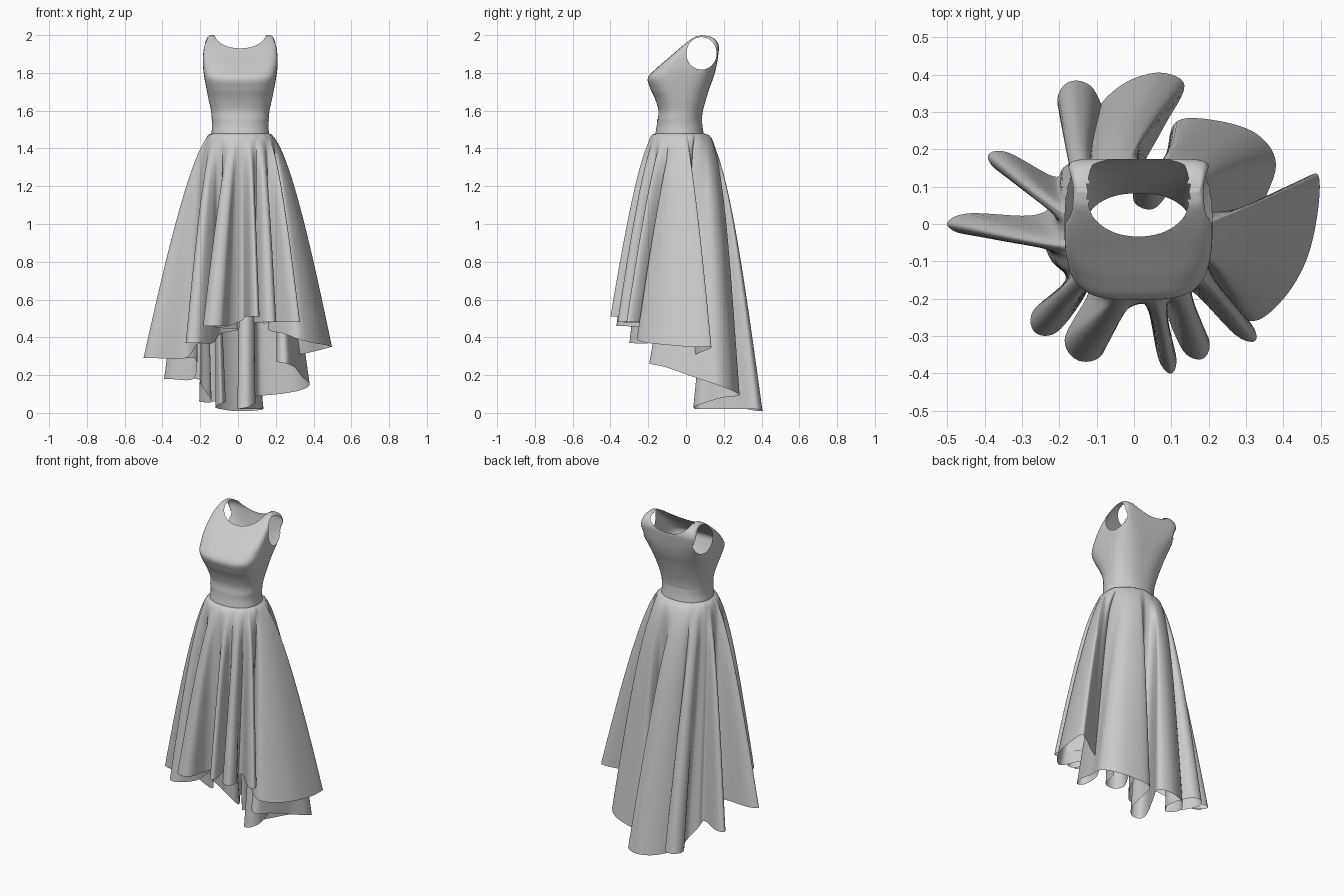
import bpy, bmesh, math
from mathutils import Vector

old = bpy.data.objects.get("Cube")
if old:
    bpy.data.objects.remove(old)

CX = 0.012  # the torso sits slightly off the centre line

fabric = bpy.data.materials.new("grey fabric")
fabric.use_nodes = True
fabric.diffuse_color = (0.6, 0.6, 0.6, 1)
fabric.node_tree.nodes["Principled BSDF"].inputs["Base Color"].default_value = (0.6, 0.6, 0.6, 1)


def spline(points, steps, closed=False):
    """Smooth curve through points of any dimension."""
    n, out = len(points), []
    pick = (lambda i: points[i % n]) if closed else (lambda i: points[max(0, min(n - 1, i))])
    for i in range(n if closed else n - 1):
        a, b, c, d = (Vector(pick(i + k)) for k in (-1, 0, 1, 2))
        for s in range(steps):
            t = s / steps
            out.append(b + (c - a) * t / 2 + (a * 2 - b * 5 + c * 4 - d) * t * t / 2
                       + (b * 3 - a - c * 3 + d) * t ** 3 / 2)
    if not closed:
        out.append(Vector(points[-1]))
    return out


def ring_point(angle, half, front, back, power):
    """Point on a rounded-box outline seen from above."""
    c, s = math.cos(angle), math.sin(angle)
    r = (abs(c) ** power + abs(s) ** power) ** (-1 / power)
    return CX + c * r * half, s * r * (back - front) / 2 + (front + back) / 2


def loft(name, rings, trim=None):
    """Join closed rings of equal length into a smooth open surface."""
    bm = bmesh.new()
    rows = [[bm.verts.new(p) for p in r] for r in rings]
    n = len(rows[0])
    for low, high in zip(rows, rows[1:]):
        for i in range(n):
            j = (i + 1) % n
            bm.faces.new((low[i], low[j], high[j], high[i]))
    if trim:
        trim(bm)
    bmesh.ops.remove_doubles(bm, verts=bm.verts, dist=0.0003)
    bmesh.ops.recalc_face_normals(bm, faces=bm.faces)
    for f in bm.faces:
        f.smooth = True
    mesh = bpy.data.meshes.new(name)
    bm.to_mesh(mesh)
    bm.free()
    mesh.materials.append(fabric)
    ob = bpy.data.objects.new(name, mesh)
    bpy.context.collection.objects.link(ob)


def body_rings(stations, steps, count=160):
    return [[(*ring_point(math.tau * i / count, h, f, b, p), z) for i in range(count)]
            for z, h, f, b, p in spline(stations, steps)]


# Bodice: height, half width, front, back, squareness
bodice = [
    (1.55, 0.150, -0.150, 0.082, 2.3),
    (1.60, 0.155, -0.146, 0.090, 2.4),
    (1.66, 0.168, -0.163, 0.106, 2.6),
    (1.72, 0.180, -0.190, 0.125, 3),
    (1.775, 0.190, -0.201, 0.145, 3.5),
    (1.83, 0.197, -0.150, 0.160, 4.5),
    (1.89, 0.197, -0.080, 0.170, 7),
    (1.94, 0.191, -0.022, 0.174, 9),
    (1.975, 0.180, 0.022, 0.158, 9),
    (1.992, 0.171, 0.050, 0.127, 9),
    (2.0, 0.162, 0.085, 0.085, 9)]


def wall_y(z, is_front):
    """Depth of the bodice's front or back wall at a height."""
    for a, b in zip(bodice, bodice[1:]):
        if z <= b[0]:
            t = (z - a[0]) / (b[0] - a[0])
            k = 2 if is_front else 3
            return a[k] + (b[k] - a[k]) * t
    return 0.085


# Openings: each maps a point to its offset measured in radii
def neck(p):
    return (p.x - CX) / 0.136, (p.z - 2.008) / 0.078


def armhole(p):
    if abs(p.x - CX) < 0.1:
        return 9, 9
    return (p.y - 0.082) / 0.080, (p.z - 1.903) / 0.086


def cut_openings(bm):
    for hole in (neck, armhole):
        inside = [f for f in bm.faces if math.hypot(*hole(f.calc_center_median())) < 1]
        edge = {v for f in inside for v in f.verts}
        bmesh.ops.delete(bm, geom=inside, context="FACES")
        # Pull the stepped border onto the smooth outline
        for v in edge:
            if not v.is_valid or v.co.z > 1.995:
                continue
            a, b = hole(v.co)
            r = math.hypot(a, b)
            if not 0.7 < r < 1.4:
                continue
            if hole is neck:
                v.co.x, v.co.z = CX + a / r * 0.136, min(2.0, 2.008 + b / r * 0.078)
                v.co.y = wall_y(v.co.z, v.co.y < 0.085)
            else:
                v.co.y, v.co.z = 0.082 + a / r * 0.080, 1.903 + b / r * 0.086


loft("bodice", body_rings(bodice, 7), cut_openings)

# Waistband
loft("waistband", body_rings([
    (1.475, 0.153, -0.163, 0.094, 2.2),
    (1.52, 0.149, -0.155, 0.087, 2.2),
    (1.556, 0.152, -0.152, 0.084, 2.3)], 3))


# Skirt hem: narrow pleats and broad folds, clockwise from the front
def pleat(x, y, width, z):
    tip = Vector((x, y, z))
    out = Vector((x, y, 0))
    base = out.normalized() * 0.13
    side = Vector((-y, x, 0)).normalized() * width / 2
    along = lambda f, w: base + (out - base) * f + side * w + Vector((0, 0, z))
    return [along(0.4, 0.75), along(0.85, 0.95), tip, along(0.85, -0.95), along(0.4, -0.75)]


hem = [(0.02, -0.19, 0.49)]
hem += pleat(-0.15, -0.365, 0.115, 0.46) + [(-0.10, -0.14, 0.45), (0.0, -0.06, 0.44), (-0.09, -0.10, 0.42)]
hem += pleat(-0.265, -0.29, 0.09, 0.37) + [(-0.22, -0.10, 0.36)]
hem += pleat(-0.50, 0.0, 0.06, 0.29) + [(-0.22, 0.05, 0.28)]
hem += pleat(-0.39, 0.185, 0.06, 0.18) + [(-0.19, 0.15, 0.14)]
hem += pleat(-0.175, 0.38, 0.11, 0.06) + [(-0.09, 0.17, 0.05)]
# Long trailing fold at the back, curling in behind
hem += [(-0.12, 0.25, 0.03), (-0.09, 0.32, 0.02), (-0.02, 0.38, 0.01), (0.07, 0.405, 0.01),
        (0.135, 0.37, 0.02), (0.08, 0.26, 0.02), (0.01, 0.13, 0.02), (0.0, 0.06, 0.02),
        (0.05, 0.04, 0.03), (0.09, 0.09, 0.05), (0.09, 0.19, 0.08)]
# Broad fold at the back left, tucked under the side fold
hem += [(0.115, 0.275, 0.09), (0.22, 0.277, 0.10), (0.33, 0.24, 0.12), (0.38, 0.16, 0.15),
        (0.34, 0.04, 0.19), (0.30, -0.10, 0.24), (0.26, -0.19, 0.26), (0.21, -0.17, 0.27),
        (0.21, -0.07, 0.28)]
# Broad side fold
hem += [(0.28, 0.02, 0.30), (0.38, 0.075, 0.32), (0.46, 0.125, 0.34), (0.495, 0.125, 0.35),
        (0.49, 0.02, 0.35), (0.46, -0.10, 0.36), (0.40, -0.20, 0.37), (0.32, -0.26, 0.39),
        (0.24, -0.215, 0.42), (0.16, -0.13, 0.44)]
hem += pleat(0.325, -0.312, 0.055, 0.48) + [(0.14, -0.18, 0.47)]
hem += pleat(0.185, -0.36, 0.08, 0.48) + [(0.09, -0.21, 0.50)]
hem += pleat(0.10, -0.40, 0.05, 0.51)

edge = spline(hem, 6, closed=True)
lengths = [(edge[i] - edge[i - 1]).length if i else 0 for i in range(len(edge))]
total = sum(lengths) + (edge[0] - edge[-1]).length

# Gather the hem evenly into the waist
waist, run = [], 0
for step in lengths:
    run += step
    angle = -math.pi / 2 + 0.05 - math.tau * run / total
    waist.append(Vector((*ring_point(angle, 0.151, -0.16, 0.092, 2.2), 1.48)))

# Skirt: full over the hips, the folds deepening towards the hem
ROWS = 30
middle = Vector((CX, -0.034, 0))
skirt = []
for k in range(ROWS + 1):
    t = (k / ROWS) ** 1.5
    hip = math.sin(math.pi * t ** 0.4)
    ring = []
    for top, low in zip(waist, edge):
        p = top.lerp(low, t ** 0.8)
        out = (Vector((top.x, top.y, 0)) - middle).normalized()
        reach = min(1, low.xy.length / 0.42)
        p += out * hip * (0.062 - 0.038 * reach + 0.022 * max(0, out.y))
        p.z = top.z + (max(low.z, 0) - top.z) * t
        ring.append(p)
    skirt.append(ring)
loft("skirt", skirt)
